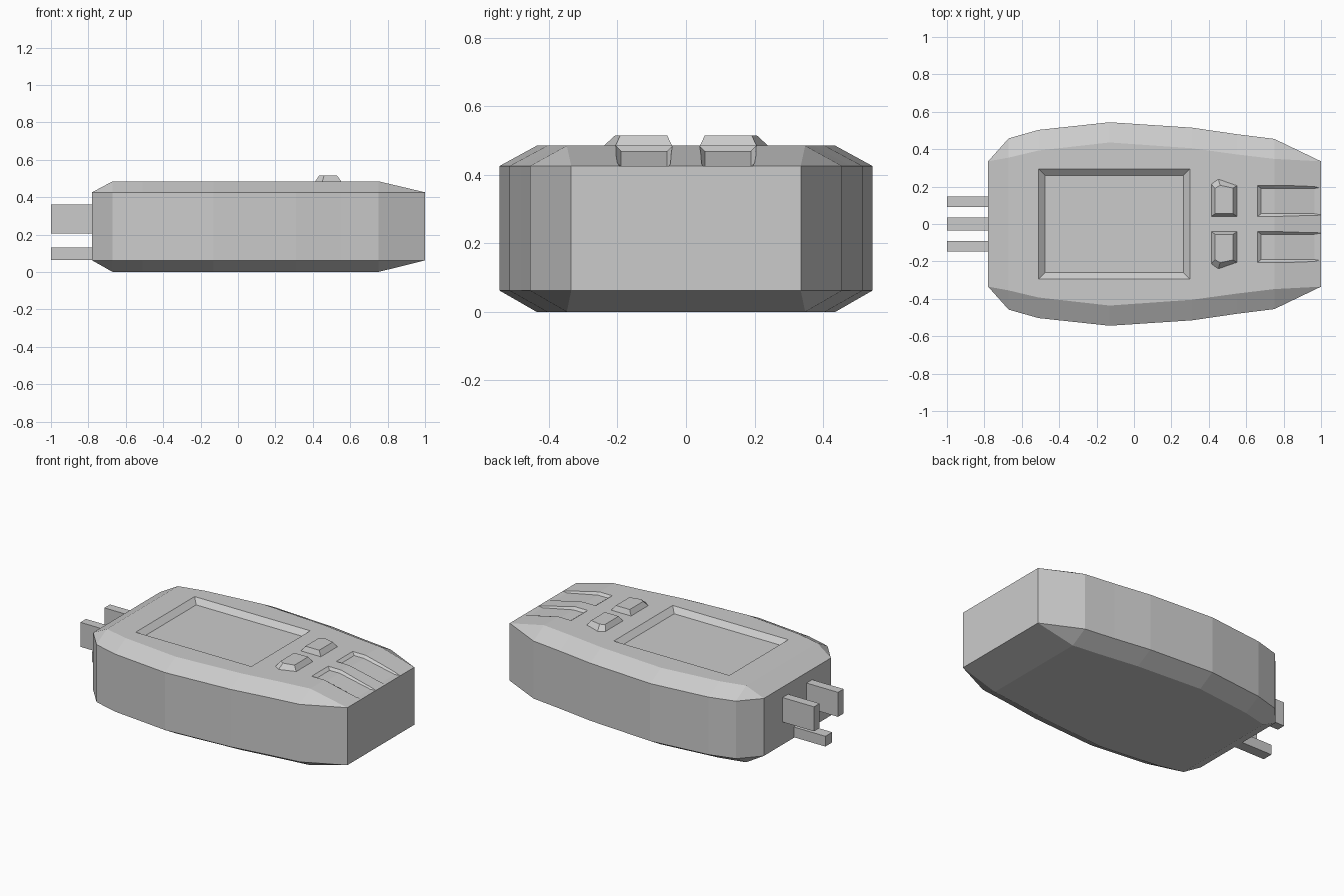
import bpy, bmesh

if "Cube" in bpy.data.objects:
    bpy.data.objects.remove(bpy.data.objects["Cube"])


def loft(name, rings):
    """Solid skinned through closed rings of equal point count, capped at both ends."""
    bm = bmesh.new()
    loops = [[bm.verts.new(p) for p in r] for r in rings]
    n = len(loops[0])
    for a, b in zip(loops, loops[1:]):
        for i in range(n):
            j = (i + 1) % n
            bm.faces.new((a[i], a[j], b[j], b[i]))
    bm.faces.new(loops[0][::-1])
    bm.faces.new(loops[-1])
    bmesh.ops.remove_doubles(bm, verts=bm.verts[:], dist=0.0005)
    bmesh.ops.recalc_face_normals(bm, faces=bm.faces[:])
    me = bpy.data.meshes.new(name)
    bm.to_mesh(me)
    bm.free()
    ob = bpy.data.objects.new(name, me)
    bpy.context.collection.objects.link(ob)
    return ob


def rect(x0, x1, y0, y1, z):
    return [(x0, y0, z), (x1, y0, z), (x1, y1, z), (x0, y1, z)]


def cut(target, cutter):
    cutter.hide_render = True
    mod = target.modifiers.new("cut", 'BOOLEAN')
    mod.operation, mod.solver, mod.object = 'DIFFERENCE', 'EXACT', cutter
    bpy.context.view_layer.objects.active = target
    bpy.ops.object.modifier_apply(modifier=mod.name)
    bpy.data.objects.remove(cutter)


def outline(half, z):
    return ([(x, -y, z) for x, y in half] + [(x, y, z) for x, y in reversed(half)])


# Body: bowed case, chamfered above and below (cap ends collapse to triangles)
side = [(-.78, .335), (-.67, .458), (-.51, .503), (-.13, .544),
        (.31, .515), (.55, .48), (.75, .455), (1, .335)]
cap = [(-.67, .355), (-.67, .355), (-.51, .393), (-.13, .436),
       (.31, .405), (.55, .372), (.75, .348), (.75, .348)]
body = loft("case_body", [outline(cap, 0), outline(side, .062),
                          outline(side, .426), outline(cap, .485)])

# Screen recess with sloped walls
cut(body, loft("screen_cutter", [rect(-.475, .265, -.26, .26, .455),
                                 rect(-.545, .335, -.33, .33, .515)]))

# Shallow grooves following the sloping nose
for s in (1, -1):
    rings = []
    for xf, xt, zf, zt in [(.68, .64, .47, .50), (.75, .75, .47, .50),
                           (.965, .965, .426, .45), (1.05, 1.05, .426, .45)]:
        w = .015 if xf >= 1 else 0
        rings.append([(xf, s * (.055 - w), zf), (xf, s * (.19 + w), zf),
                      (xt, s * .22, zt), (xt, s * .025, zt)])
    cut(body, loft("groove_cutter", rings))

# Raised five-sided buttons
base = [(.41, .038), (.555, .038), (.555, .208), (.45, .245), (.41, .217)]
top = [(.433, .055), (.53, .055), (.53, .192), (.46, .207), (.433, .19)]
for s, name in ((1, "button_back"), (-1, "button_front")):
    loft(name, [[(x, s * y, z) for x, y in ring]
                for ring, z in ((base, .48), (top, .515))])

# Plug: two tall blades and a low centre pin
for name, y0, y1, z0, z1 in [("blade_back", .092, .148, .205, .36),
                             ("blade_front", -.148, -.092, .205, .36),
                             ("ground_pin", -.034, .034, .065, .13)]:
    loft(name, [rect(-1, -.76, y0, y1, z0), rect(-1, -.76, y0, y1, z1)])
